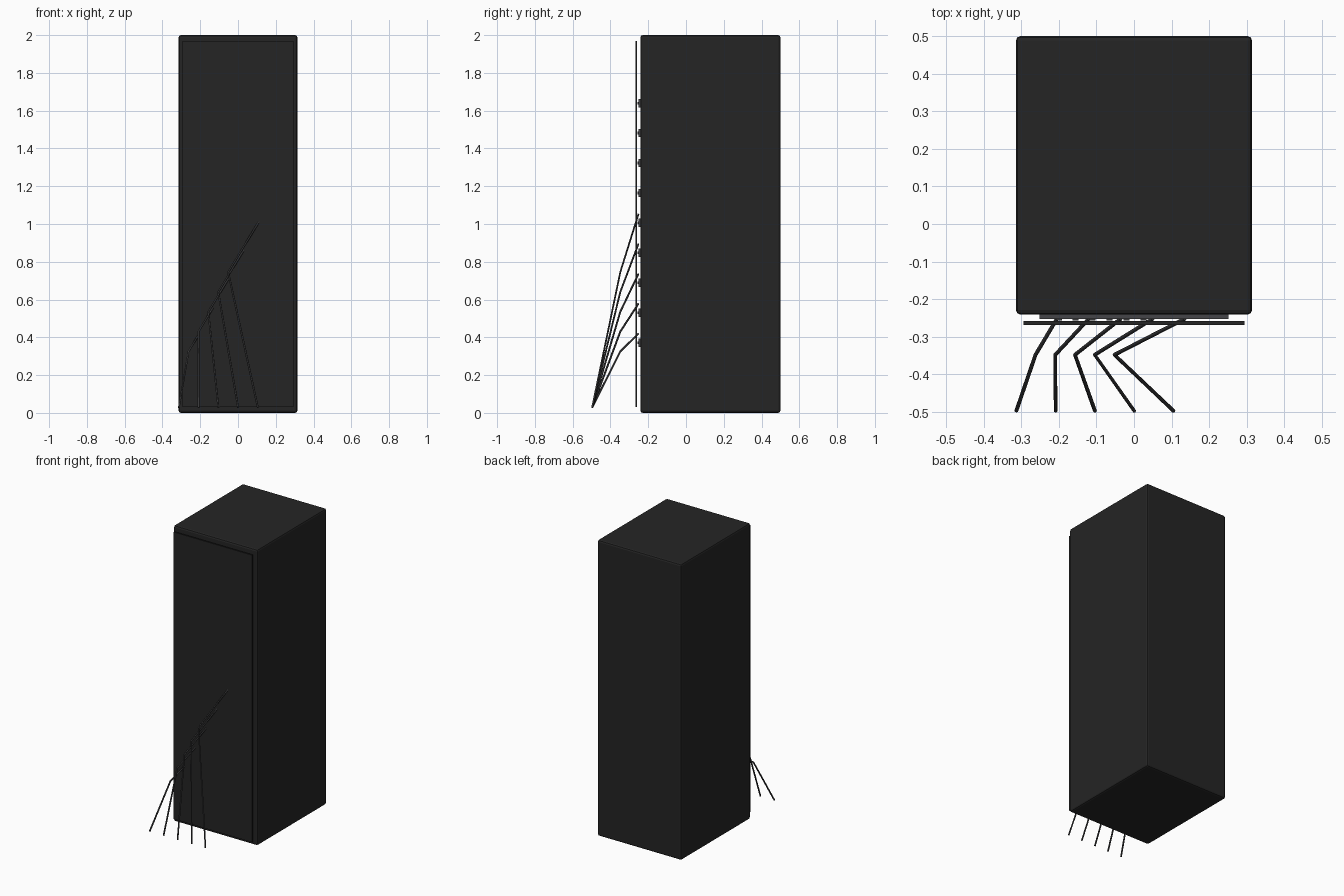
import bpy

if "Cube" in bpy.data.objects:
    bpy.data.objects.remove(bpy.data.objects["Cube"])


def material(name, r, g, b):
    m = bpy.data.materials.new(name)
    m.diffuse_color = (r, g, b, 1)
    m.use_nodes = True
    m.node_tree.nodes["Principled BSDF"].inputs["Base Color"].default_value = m.diffuse_color
    return m


BLACK = material("cabinet black", 0.018, 0.018, 0.018)
GREY = material("panel grey", 0.06, 0.06, 0.065)
CABLE = material("cable grey", 0.04, 0.04, 0.042)


def box(name, lo, hi, mat, bevel=0.0):
    """Box between two corners, with an optional bevel."""
    centre = [(a + b) / 2 for a, b in zip(lo, hi)]
    bpy.ops.mesh.primitive_cube_add(size=1, location=centre)
    ob = bpy.context.object
    ob.name = name
    ob.scale = [b - a for a, b in zip(lo, hi)]
    bpy.ops.object.transform_apply(location=False, rotation=False, scale=True)
    ob.data.materials.append(mat)
    if bevel:
        mod = ob.modifiers.new("bevel", 'BEVEL')
        mod.width = bevel
        mod.segments = 2
    return ob


# Cabinet and the thin door in front of it
box("cabinet", (-0.314, -0.241, 0.0), (0.314, 0.5, 2.0), BLACK, 0.012)
box("door", (-0.294, -0.2685, 0.03), (0.294, -0.2585, 1.97), BLACK)

# Equipment panels behind the door, each with a row of small ports
for i in range(9):
    z = 0.372 + i * 0.1585
    box("equipment_panel", (-0.252, -0.2525, z - 0.022), (0.252, -0.235, z + 0.022), GREY)
    for j in range(6):
        x = -0.2 + j * 0.045
        box("port", (x - 0.008, -0.257, z - 0.007), (x + 0.008, -0.25, z + 0.007), CABLE)

# Cables fanning out from the panels, through the door, down to the floor
for i in range(5):
    points = [(-0.205 + i * 0.085, -0.252, 0.42 + i * 0.158),
              (-0.262 + i * 0.0525, -0.348, 0.325 + i * 0.105),
              (-0.313 + i * 0.1045, -0.497, 0.028)]
    curve = bpy.data.curves.new("cable", 'CURVE')
    curve.dimensions = '3D'
    curve.bevel_depth = 0.0052
    curve.bevel_resolution = 1
    curve.use_fill_caps = True
    spline = curve.splines.new('POLY')
    spline.points.add(len(points) - 1)
    for p, co in zip(spline.points, points):
        p.co = (*co, 1)
    curve.materials.append(CABLE)
    bpy.context.collection.objects.link(bpy.data.objects.new("cable", curve))
